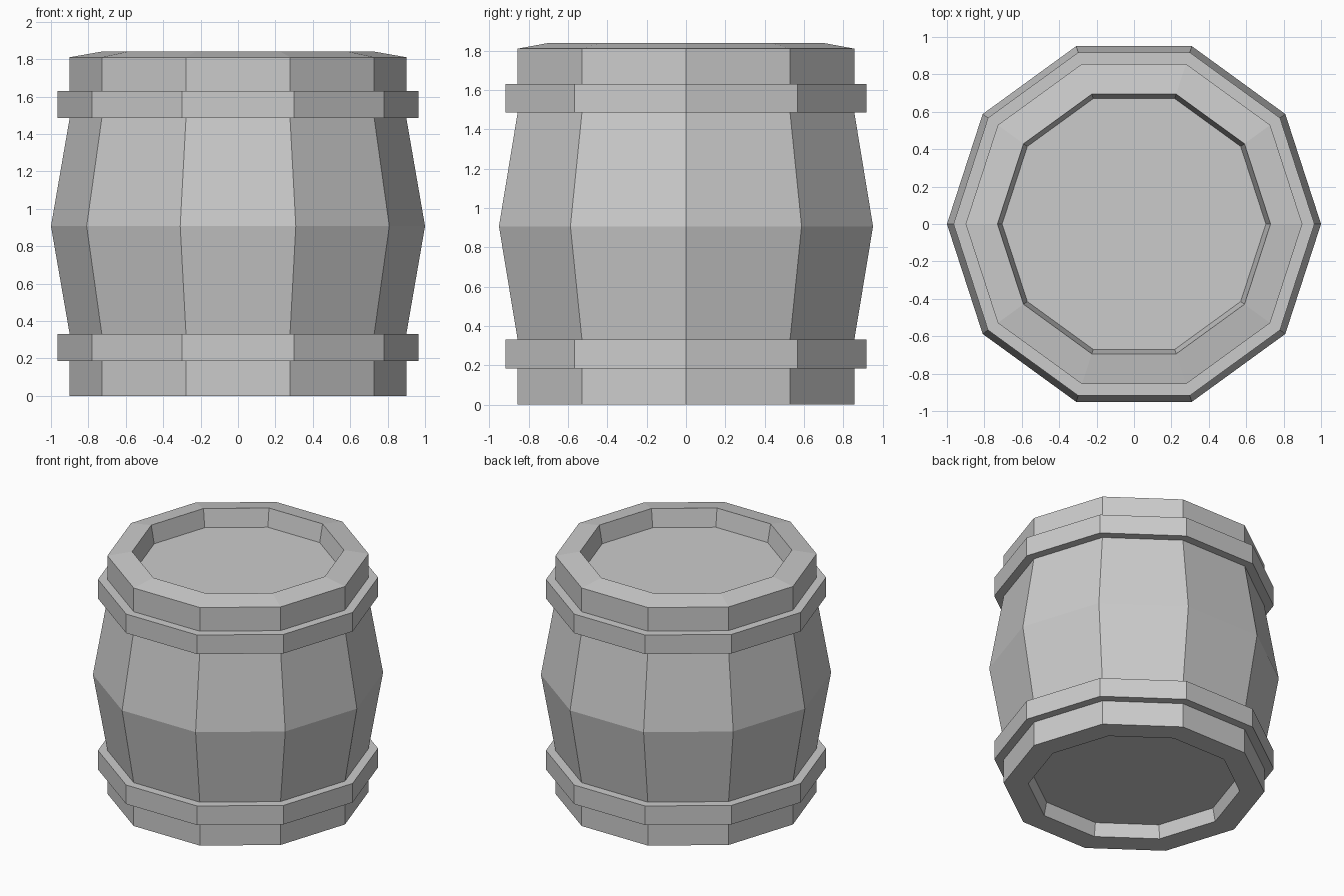
import bpy, bmesh
from math import cos, sin, tau

if "Cube" in bpy.data.objects:
    bpy.data.objects.remove(bpy.data.objects["Cube"])

SIDES = 10


def lathe(name, profile, closed_loop=False):
    """Revolve (radius, z) points into a ten-sided solid.
    Open profiles are capped at both ends; closed loops become rings."""
    bm = bmesh.new()
    rings = [[bm.verts.new((r * cos(tau * i / SIDES), r * sin(tau * i / SIDES), z))
              for i in range(SIDES)] for r, z in profile]
    pairs = list(zip(rings, rings[1:]))
    if closed_loop:
        pairs.append((rings[-1], rings[0]))
    else:
        bm.faces.new(rings[0])
        bm.faces.new(rings[-1])
    for a, b in pairs:
        for i in range(SIDES):
            j = (i + 1) % SIDES
            bm.faces.new((a[i], a[j], b[j], b[i]))
    bmesh.ops.recalc_face_normals(bm, faces=bm.faces)
    mesh = bpy.data.meshes.new(name)
    bm.to_mesh(mesh)
    bm.free()
    obj = bpy.data.objects.new(name, mesh)
    bpy.context.collection.objects.link(obj)
    return obj


# Barrel body: recessed base, bulging staves, sloped rim, recessed lid
lathe("barrel_body", [
    (0.71, 0.10), (0.73, 0.0), (0.90, 0.0), (0.90, 0.33),
    (1.00, 0.907), (0.90, 1.485), (0.90, 1.81),
    (0.73, 1.84), (0.705, 1.705),
])

# Hoops around the lower and upper ends
for name, z in (("lower_hoop", 0.185), ("upper_hoop", 1.485)):
    top = z + 0.145
    lathe(name, [(0.89, z), (0.965, z), (0.965, top), (0.89, top)], closed_loop=True)
